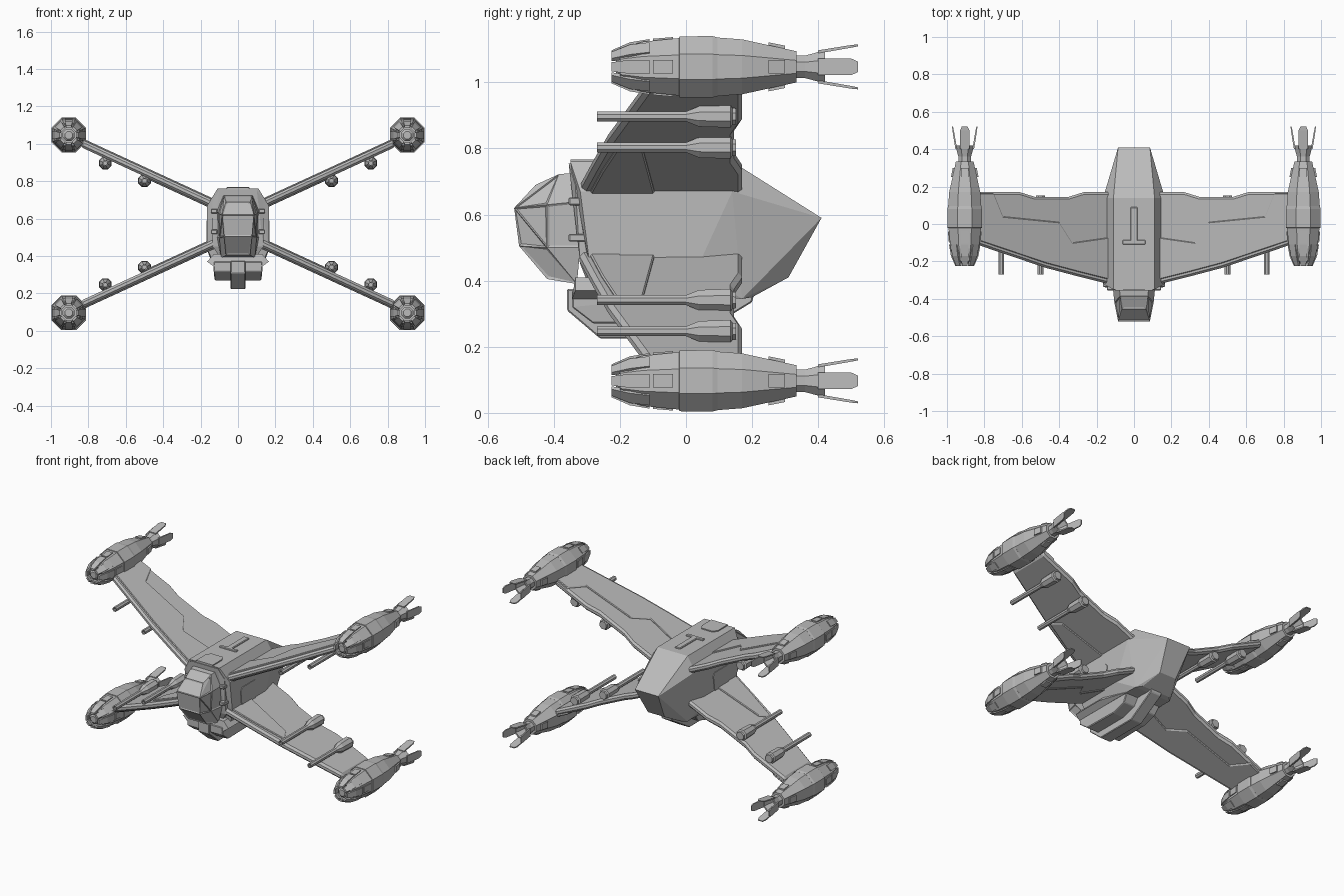
import bpy, bmesh, math
from mathutils import Vector, Matrix

cube = bpy.data.objects.get("Cube")
if cube:
    bpy.data.objects.remove(cube, do_unlink=True)

grey = bpy.data.materials.new("hull grey")
grey.use_nodes = True
grey.diffuse_color = (0.5, 0.5, 0.5, 1)
grey.node_tree.nodes["Principled BSDF"].inputs["Base Color"].default_value = (0.5, 0.5, 0.5, 1)

MID = 0.572                 # height of the wing symmetry plane
ENGINE = (0.905, 1.047)     # x, z of the upper engine axis


def finish(name, bm, mirror=False, bevel=0):
    """Turn a bmesh into an object, optionally mirrored to all four wings."""
    bmesh.ops.recalc_face_normals(bm, faces=bm.faces)
    if mirror:
        bmesh.ops.translate(bm, verts=bm.verts, vec=(0, 0, -MID))
    mesh = bpy.data.meshes.new(name)
    bm.to_mesh(mesh)
    bm.free()
    mesh.materials.append(grey)
    ob = bpy.data.objects.new(name, mesh)
    bpy.context.collection.objects.link(ob)
    if bevel:
        b = ob.modifiers.new("edge", 'BEVEL')
        b.width, b.segments, b.limit_method = bevel, 1, 'ANGLE'
    if mirror:
        ob.location.z = MID
        m = ob.modifiers.new("four_wings", 'MIRROR')
        m.use_axis = (True, False, True)
        m.use_mirror_merge = False
    return ob


def hull(points, symmetric=True):
    """Faceted convex solid from its corner points."""
    bm = bmesh.new()
    for x, y, z in points:
        bm.verts.new((x, y, z))
        if symmetric:
            bm.verts.new((-x, y, z))
    bmesh.ops.convex_hull(bm, input=bm.verts)
    bmesh.ops.dissolve_limit(bm, angle_limit=math.radians(3), verts=bm.verts, edges=bm.edges)
    return bm


def prism(poly, low, high):
    """Solid from an (x, y) outline; low and high give z at each x."""
    bm = bmesh.new()
    a = [bm.verts.new((x, y, low(x))) for x, y in poly]
    b = [bm.verts.new((x, y, high(x))) for x, y in poly]
    bm.faces.new(a)
    bm.faces.new(b)
    for i in range(len(a)):
        j = (i + 1) % len(a)
        bm.faces.new((a[i], a[j], b[j], b[i]))
    return bm


def lathe(profile, cx, cz, sides=8):
    """Faceted solid of revolution along y from (y, flat radius) pairs."""
    bm = bmesh.new()
    rings = []
    for y, r in profile:
        r /= math.cos(math.pi / sides)
        angles = [(k + 0.5) * math.tau / sides for k in range(sides)]
        rings.append([bm.verts.new((cx + r * math.cos(t), y, cz + r * math.sin(t))) for t in angles])
    for p, q in zip(rings, rings[1:]):
        for k in range(sides):
            j = (k + 1) % sides
            bm.faces.new((p[k], p[j], q[j], q[k]))
    bm.faces.new(rings[0])
    bm.faces.new(rings[-1])
    return bm


def box(name, x, y, z, bevel=0.004):
    """Box from its ranges along each axis."""
    return finish(name, hull([(a, b, c) for a in x for b in y for c in z], False), bevel=bevel)


def petals(name, section, count, width, tip, turn=0):
    """Plates around the engine axis; section lists (y, inner r, outer r)."""
    bm = bmesh.new()
    for k in range(count):
        part = hull([(s * (width if i < len(section) - 1 else tip), y, r)
                     for i, (y, r0, r1) in enumerate(section)
                     for r in (r0, r1) for s in (-1, 1)], False)
        part.transform(Matrix.Translation((ENGINE[0], 0, ENGINE[1]))
                       @ Matrix.Rotation(turn + k * math.tau / count, 4, 'Y'))
        temp = bpy.data.meshes.new("temp")
        part.to_mesh(temp)
        part.free()
        bm.from_mesh(temp)
        bpy.data.meshes.remove(temp)
    return finish(name, bm, mirror=True)


# Fuselage with tapered tail
finish("fuselage", hull([
    (.11, -.35, .76), (.165, -.32, .67), (.165, -.29, .44), (.13, -.28, .36),
    (.11, .14, .76), (.165, .14, .67), (.165, .03, .43), (.13, .17, .345),
    (.085, .41, .59), (.06, .31, .41), (.10, .20, .35)]))

# Collar around the cockpit
finish("front_collar", hull([
    (.10, -.355, .755), (.135, -.335, .69), (.135, -.32, .45), (.10, -.30, .40),
    (.10, -.25, .755), (.135, -.25, .69), (.135, -.25, .45), (.10, -.25, .40)]))
for side in (-1, 1):
    for z in (.64, .53):
        box("collar_clamp", (side * .11, side * .145), (-.355, -.30), (z - .012, z + .012))

# Cockpit with inset panes
bm = hull([
    (.08, -.30, .73), (.075, -.385, .722), (.065, -.455, .69), (.085, -.52, .62),
    (.075, -.505, .505), (.065, -.42, .405), (.09, -.33, .39),
    (.115, -.32, .64), (.112, -.32, .50), (.105, -.42, .63), (.10, -.42, .50)])
panes = [f for f in bm.faces if f.calc_area() > .004 and f.calc_center_median().y < -.36]
bmesh.ops.inset_individual(bm, faces=panes, thickness=.009, depth=-.004)
finish("cockpit", bm)

# Belly pod and keel
finish("belly_flare", hull([
    (.13, -.335, .41), (.165, -.335, .37), (.13, -.345, .345),
    (.13, -.10, .41), (.165, -.12, .37), (.13, .10, .345)]))
finish("belly_pod", hull([
    (.13, -.345, .37), (.13, -.345, .32), (.125, -.28, .27),
    (.13, .10, .37), (.12, .05, .30), (.12, -.05, .27)]), bevel=.004)
finish("keel", hull([
    (.04, -.36, .375), (.04, -.36, .31), (.04, -.26, .225),
    (.04, .21, .375), (.04, .20, .335), (.04, .02, .225)]), bevel=.004)

# Dorsal antenna and access hatch
box("dorsal_spine", (-.02, .02), (-.10, .09), (.755, .768))
box("dorsal_bar", (-.062, .062), (-.11, -.085), (.755, .768))
finish("dorsal_hatch", hull([(.06, -.35, z) for z in (.755, .767)]
       + [(.06, -.25, z) for z in (.755, .767)] + [(.04, -.22, z) for z in (.755, .767)]))

# Side panels
for side in (-1, 1):
    finish("side_panel", hull([(side * x, y, z) for x in (.16, .169) for y, z in
           ((-.21, .57), (-.19, .59), (-.06, .59), (-.045, .57), (-.06, .47), (-.20, .47))], False))


# Wings: slab plus a raised armour skin along the leading edge
def underside(x):
    return .672 + .46 * (x - .165)


lead = [(.12, -.325), (.30, -.28), (.47, -.235), (.84, -.11)]
trail = [(.84, .17), (.61, .17), (.53, .145), (.35, .145), (.27, .17), (.12, .17)]
finish("wing", prism(lead + trail, underside, lambda x: underside(x) + .043), True, .012)
skin = [(x, y + .025) for x, y in lead] + [
    (.84, .165), (.75, .165), (.70, .04), (.40, .01), (.33, -.10), (.12, -.07)]
finish("wing_skin", prism(skin, lambda x: underside(x) + .03,
       lambda x: underside(x) + .051), True, .004)
root = [(.12, -.30), (.30, -.255), (.48, -.20), (.44, -.13), (.12, -.09)]
finish("wing_root_plate", prism(root, lambda x: underside(x) - .008,
       lambda x: underside(x) + .02), True, .004)

# Engines
finish("engine_body", lathe([
    (-.15, .045), (-.195, .045), (-.20, .056), (-.13, .076), (-.02, .087), (.09, .089),
    (.17, .083), (.335, .047), (.335, .034), (.36, .034), (.42, .05), (.42, .04),
    (.36, .02)], *ENGINE), True)
finish("engine_band", lathe([
    (-.022, .08), (-.02, .092), (.08, .093), (.095, .089), (.095, .08)], *ENGINE), True)
finish("engine_hub", lathe([
    (-.14, .032), (-.20, .032), (-.212, .02)], *ENGINE), True)
petals("intake_petals", [(-.11, .07, .084), (-.17, .055, .074), (-.225, .038, .05)],
       8, .021, .014)
petals("exhaust_fins", [(.40, .042, .05), (.42, .044, .053), (.50, .058, .066),
       (.52, .062, .068)], 4, .025, .016)
petals("engine_hatches", [(.25, .05, .074), (.30, .05, .064)], 4, .02, .02)
petals("engine_latches", [(-.10, .07, .085), (-.04, .07, .09)], 4, .02, .02)

# Paired cannons tucked against each wing
for x, z in ((.50, .803), (.71, .897)):
    finish("cannon", lathe([
        (-.24, .009), (-.27, .009), (-.27, .015), (.0, .015), (.04, .031), (.135, .034),
        (.14, .026), (.152, .024)], x, z), True)
    box_bm = hull([(a, b, c) for a in (x - .012, x + .012) for b in (.05, .12)
                   for c in (z, underside(x) + .02)], False)
    finish("cannon_mount", box_bm, True)
